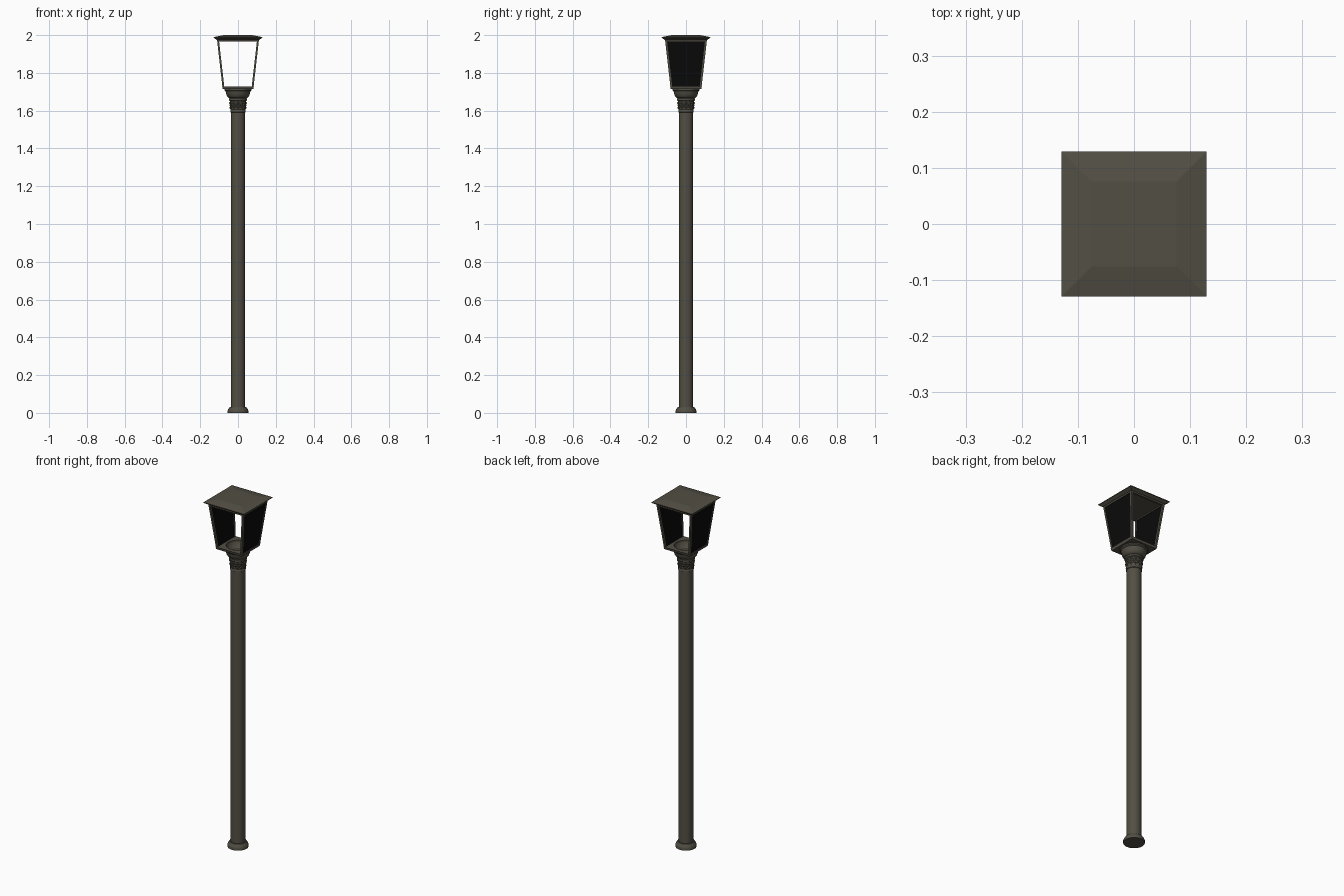
import bpy, bmesh, math
from mathutils import Vector

cube = bpy.data.objects.get("Cube")
if cube:
    bpy.data.objects.remove(cube)


def material(name, colour):
    m = bpy.data.materials.new(name)
    m.use_nodes = True
    m.diffuse_color = (*colour, 1)
    bsdf = next(n for n in m.node_tree.nodes if n.type == 'BSDF_PRINCIPLED')
    bsdf.inputs["Base Color"].default_value = (*colour, 1)
    return m


METAL = material("weathered bronze", (0.085, 0.077, 0.058))
BLACK = material("black glass", (0.003, 0.003, 0.003))


def finish(name, bm, mat, smooth=False):
    bmesh.ops.recalc_face_normals(bm, faces=bm.faces)
    mesh = bpy.data.meshes.new(name)
    bm.to_mesh(mesh)
    bm.free()
    mesh.materials.append(mat)
    ob = bpy.data.objects.new(name, mesh)
    bpy.context.collection.objects.link(ob)
    if smooth:
        bpy.ops.object.select_all(action='DESELECT')
        ob.select_set(True)
        bpy.context.view_layer.objects.active = ob
        bpy.ops.object.shade_smooth_by_angle(angle=math.radians(35))
    return ob


def loft(bm, rings, closed=False):
    """Join rings of points with quads; cap both ends unless closed on itself."""
    loops = [[bm.verts.new(p) for p in ring] for ring in rings]
    pairs = list(zip(loops, loops[1:]))
    if closed:
        pairs.append((loops[-1], loops[0]))
    else:
        bm.faces.new(loops[0])
        bm.faces.new(loops[-1])
    for a, b in pairs:
        for i in range(len(a)):
            j = (i + 1) % len(a)
            bm.faces.new((a[i], a[j], b[j], b[i]))


def circle(r, z, n=32):
    return [(r * math.cos(math.tau * i / n), r * math.sin(math.tau * i / n), z)
            for i in range(n)]


def square(r, z, n=4):
    """Square outline with n points, corners on the diagonals."""
    pts = []
    for i in range(n):
        a = math.tau * i / n + (math.pi / 4 if n == 4 else 0)
        c, s = math.cos(a), math.sin(a)
        k = r / max(abs(c), abs(s))
        pts.append((c * k, s * k, z))
    return pts


def turned(name, profile, closed=False):
    bm = bmesh.new()
    loft(bm, [circle(r, z) for r, z in profile], closed)
    return finish(name, bm, METAL, True)


def square_part(name, profile, closed=False):
    bm = bmesh.new()
    loft(bm, [square(r, z) for r, z in profile], closed)
    return finish(name, bm, METAL)


# Pole and its foot
turned("pole", [(0.038, 0.02), (0.038, 1.61)])
turned("foot", [(0.055, 0), (0.055, 0.012), (0.052, 0.02),
                (0.046, 0.026), (0.044, 0.032), (0.037, 0.032)])

# Collar with raised rings
turned("collar", [(0.037, 1.59), (0.041, 1.593), (0.041, 1.602), (0.039, 1.605),
                  (0.043, 1.65), (0.048, 1.654), (0.048, 1.664), (0.043, 1.668)])

# Diamond ornaments in staggered rows around the collar
bm = bmesh.new()
COUNT = 12
for row, z in enumerate((1.616, 1.628, 1.640)):
    for i in range(COUNT):
        a = math.tau * (i + row % 2 / 2) / COUNT
        out = Vector((math.cos(a), math.sin(a), 0))
        side = Vector((-out.y, out.x, 0))
        centre = out * (0.038 + (z - 1.6) * 0.09) + Vector((0, 0, z))
        up = Vector((0, 0, 0.011))
        rim = [bm.verts.new(centre + d) for d in (side * 0.01, up, side * -0.01, -up)]
        tip = bm.verts.new(centre + out * 0.006)
        for k in range(4):
            bm.faces.new((rim[k], rim[(k + 1) % 4], tip))
finish("collar_ornament", bm, METAL)

# Flared open cup under the lantern
turned("cup", [(0.036, 1.664), (0.050, 1.668), (0.058, 1.677), (0.063, 1.69),
               (0.066, 1.703), (0.072, 1.708), (0.072, 1.718), (0.062, 1.718),
               (0.056, 1.70), (0.046, 1.685), (0.03, 1.68)])

# Lantern floor: square plate with a round opening
bm = bmesh.new()
LOW, HIGH = 1.715, 1.728
loft(bm, [square(0.081, LOW, 32), square(0.084, HIGH, 32),
          circle(0.062, HIGH), circle(0.062, LOW)], True)
finish("lantern_floor", bm, METAL)

# Tapered corner posts
TOP, BOTTOM = (0.111, 1.975), (0.082, 1.722)
WIDTH = 0.010
bm = bmesh.new()
for sx in (-1, 1):
    for sy in (-1, 1):
        rings = []
        for r, z in (BOTTOM, TOP):
            q = r - WIDTH
            rings.append([(sx * a, sy * b, z) for a, b in ((r, r), (q, r), (q, q), (r, q))])
        loft(bm, rings)
finish("corner_posts", bm, METAL)

# Rail below the roof
square_part("top_rail", [(0.110, 1.966), (0.111, 1.978), (0.100, 1.978), (0.099, 1.966)], True)

# Dark side panes, left and right only
for side, label in ((1, "left"), (-1, "right")):
    bm = bmesh.new()
    rings = []
    for r, z in (BOTTOM, TOP):
        h = r - WIDTH * 0.7
        o, i = r - 0.003, r - 0.007
        rings.append([(side * o, -h, z), (side * o, h, z), (side * i, h, z), (side * i, -h, z)])
    loft(bm, rings)
    finish(label + "_pane", bm, BLACK)

# Shallow hipped roof with a flared underside
square_part("roof", [(0.108, 1.973), (0.116, 1.977), (0.128, 1.985), (0.129, 1.989),
                     (0.102, 1.995), (0.076, 2.0)])
